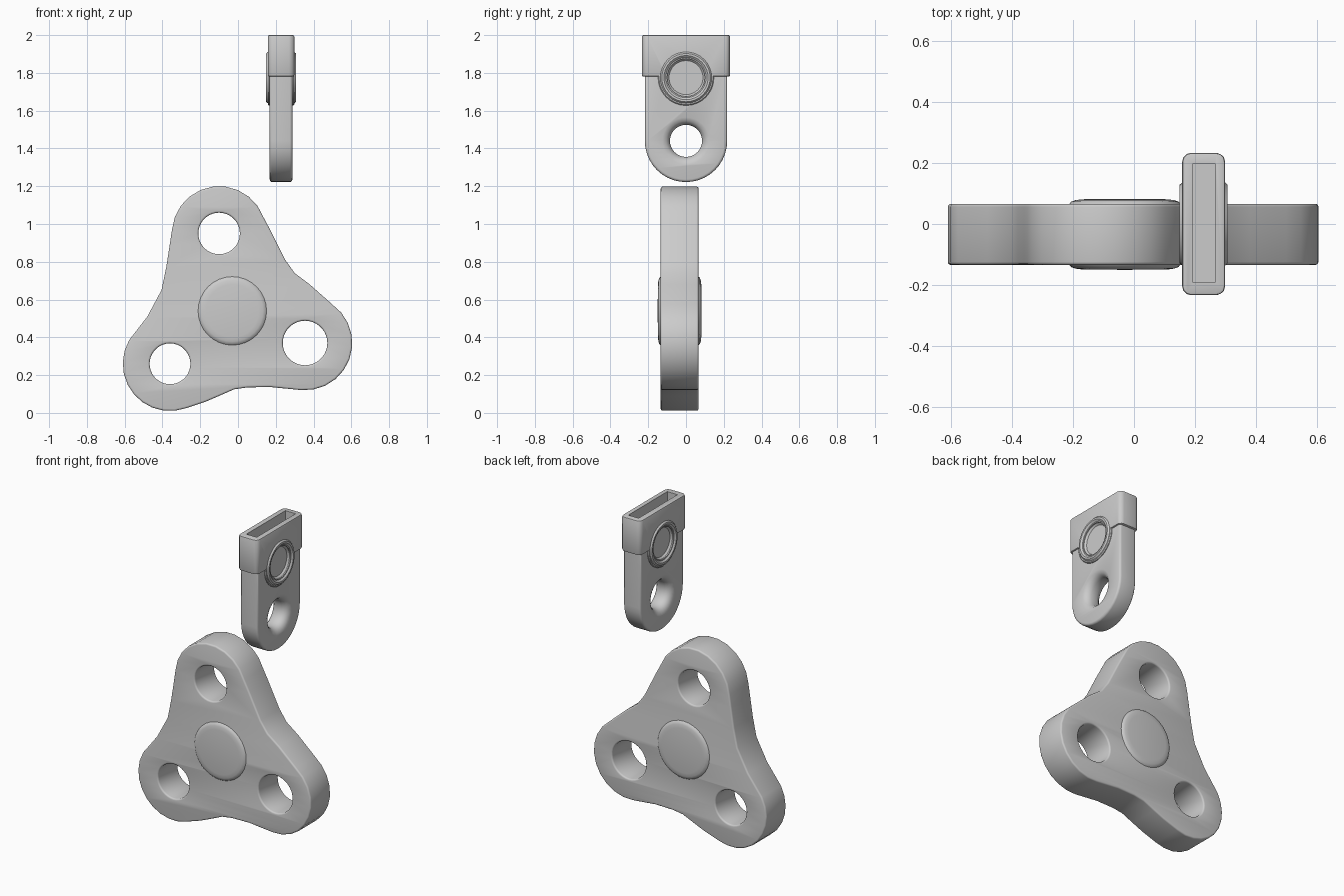
import bpy, bmesh, math
from mathutils import Matrix, Vector

cube = bpy.data.objects.get("Cube")
if cube:
    bpy.data.objects.remove(cube, do_unlink=True)

grey = bpy.data.materials.new("plain grey")
grey.use_nodes = True
grey.diffuse_color = (0.6, 0.6, 0.6, 1)
grey.node_tree.nodes["Principled BSDF"].inputs["Base Color"].default_value = (0.6, 0.6, 0.6, 1)

# Local axes: u, v in the outline, w along the thickness
FACE_FRONT = Matrix.Rotation(math.pi / 2, 4, 'X')
FACE_SIDE = Matrix(((0, 0, 1, 0), (1, 0, 0, 0), (0, 1, 0, 0), (0, 0, 0, 1)))
TAG_X = 0.228
RING_Z = 1.775


def add(name, bm, matrix):
    bmesh.ops.remove_doubles(bm, verts=bm.verts, dist=0.0002)
    bmesh.ops.recalc_face_normals(bm, faces=bm.faces)
    bm.transform(matrix)
    mesh = bpy.data.meshes.new(name)
    bm.to_mesh(mesh)
    bm.free()
    mesh.materials.append(grey)
    obj = bpy.data.objects.new(name, mesh)
    bpy.context.collection.objects.link(obj)
    return obj


def arc(cx, cy, r, start, end, n):
    angles = [math.radians(start + (end - start) * i / n) for i in range(n + 1)]
    return [(cx + r * math.cos(a), cy + r * math.sin(a)) for a in angles]


def plate(name, outlines, half, bevel, matrix):
    """Solid plate with holes and rounded rims from flat closed outlines."""
    curve = bpy.data.curves.new(name, 'CURVE')
    curve.dimensions = '2D'
    curve.fill_mode = 'BOTH'
    curve.extrude = half - bevel
    curve.bevel_depth = bevel
    curve.bevel_resolution = 2
    curve.offset = -bevel
    for pts in outlines:
        spline = curve.splines.new('POLY')
        spline.points.add(len(pts) - 1)
        for p, (u, v) in zip(spline.points, pts):
            p.co = (u, v, 0, 1)
        spline.use_cyclic_u = True
    temp = bpy.data.objects.new(name + " outline", curve)
    bpy.context.collection.objects.link(temp)
    graph = bpy.context.evaluated_depsgraph_get()
    mesh = bpy.data.meshes.new_from_object(temp.evaluated_get(graph))
    bm = bmesh.new()
    bm.from_mesh(mesh)
    bpy.data.objects.remove(temp, do_unlink=True)
    return add(name, bm, matrix)


def lathe(name, profile, matrix, steps=32):
    """Revolve (radius, height) points about the local w axis."""
    bm = bmesh.new()
    verts = [bm.verts.new((r, 0, h)) for r, h in profile]
    edges = [bm.edges.new(pair) for pair in zip(verts, verts[1:])]
    bmesh.ops.spin(bm, geom=verts + edges, cent=(0, 0, 0), axis=(0, 0, 1),
                   angle=math.tau, steps=steps, use_duplicate=False)
    return add(name, bm, matrix)


def box(name, size, centre, corner=0):
    bm = bmesh.new()
    bmesh.ops.create_cube(bm, size=1, matrix=Matrix.Diagonal((*size, 1)))
    if corner:
        upright = [e for e in bm.edges
                   if abs((e.verts[0].co - e.verts[1].co).normalized().z) > 0.9]
        bmesh.ops.bevel(bm, geom=upright, offset=corner, segments=3,
                        profile=0.5, affect='EDGES')
    return add(name, bm, Matrix.Translation(centre))


def bake(obj, cutters=(), bevel=0):
    """Apply a rim bevel and cuts to an object."""
    if bevel:
        mod = obj.modifiers.new("rim", 'BEVEL')
        mod.width, mod.segments = bevel, 2
    for c in cutters:
        mod = obj.modifiers.new("cut", 'BOOLEAN')
        mod.operation, mod.solver, mod.object = 'DIFFERENCE', 'EXACT', c
    graph = bpy.context.evaluated_depsgraph_get()
    mesh = bpy.data.meshes.new_from_object(obj.evaluated_get(graph))
    obj.modifiers.clear()
    obj.data = mesh


def mirrored(half):
    return [(r, -h) for r, h in half] + [(r, h) for r, h in reversed(half)]


# Three-lobed wheel with a hole in each lobe
right, top, left = (0.355, 0.37), (-0.1, 0.95), (-0.36, 0.26)
outline = (arc(*right, 0.25, 265, 415, 10)
           + [(0.38, 0.68), (0.3, 0.74), (0.25, 0.81), (0.17, 0.97)]
           + arc(*top, 0.25, 20, 175, 10)
           + [(-0.36, 0.9), (-0.38, 0.77), (-0.405, 0.65), (-0.48, 0.51)]
           + arc(*left, 0.25, 150, 290, 10)
           + [(-0.17, 0.06), (-0.1, 0.09), (-0.02, 0.125), (0.05, 0.135), (0.17, 0.137)])
holes = [arc(*c, r, 0, 350, 35) for c, r in ((right, 0.118), (top, 0.11), (left, 0.108))]
wheel_place = Matrix.Translation((0, -0.034, 0)) @ FACE_FRONT
parts = [plate("three_lobed_wheel", [outline] + holes, 0.1, 0.01, wheel_place)]

# Raised cap through the hub, showing on both faces
cap = [(0, 0.116), (0.14, 0.115), (0.162, 0.112), (0.176, 0.107), (0.183, 0.098)]
parts.append(lathe("hub_cap", mirrored(cap),
                   Matrix.Translation((-0.03, -0.034, 0.54)) @ FACE_FRONT))

# Cutters for the tag
hole_place = Matrix.Translation((TAG_X, 0, 1.44)) @ FACE_SIDE
flare = [(0, 0.09), (0.135, 0.09), (0.125, 0.06), (0.105, 0.052), (0.092, 0.038), (0.085, 0.02)]
flared_hole = lathe("flared_hole_cutter", mirrored(flare), hole_place)
slot = box("slot_cutter", (0.072, 0.39, 0.4), (TAG_X + 0.002, 0.003, 2.01))
ring_places = [Matrix.Translation((TAG_X, 0, RING_Z)) @ FACE_SIDE @ turn
               for turn in (Matrix.Identity(4), Matrix.Rotation(math.pi, 4, 'X'))]
seats = [lathe("ring_seat_cutter", [(0, 0.045), (0.11, 0.045), (0.11, 0.12), (0, 0.12)], m)
         for m in ring_places]

# Tag body with a round lower end
tag_outline = arc(0, 1.44, 0.218, 180, 360, 20) + [(0.218, 1.8), (-0.218, 1.8)]
tag = plate("tag_body", [tag_outline], 0.06, 0.014,
            Matrix.Translation((TAG_X, 0, 0)) @ FACE_SIDE)
bake(tag, [flared_hole] + seats)
parts.append(tag)

# Slotted head on the tag
head = box("tag_head", (0.14, 0.466, 0.22), (TAG_X, 0, 1.89), 0.028)
bake(head, [slot] + seats, bevel=0.008)
parts.append(head)

# Collar and recessed ring on each side of the tag
collar = [(0.1, 0.04), (0.148, 0.04), (0.148, 0.065), (0.143, 0.07), (0.1, 0.07), (0.1, 0.04)]
ring = [(0, 0.04), (0.137, 0.04), (0.137, 0.069), (0.128, 0.079), (0.117, 0.079),
        (0.11, 0.074), (0.09, 0.052), (0, 0.052)]
for side, place in zip(("left", "right"), ring_places):
    parts.append(lathe(side + "_collar", collar, place))
    parts.append(lathe(side + "_ring", ring, place))

for cutter in [flared_hole, slot] + seats:
    bpy.data.objects.remove(cutter, do_unlink=True)

# Smooth shading with sharp rims kept
for obj in parts:
    bpy.ops.object.select_all(action='DESELECT')
    obj.select_set(True)
    bpy.context.view_layer.objects.active = obj
    bpy.ops.object.shade_smooth_by_angle(angle=math.radians(35))
